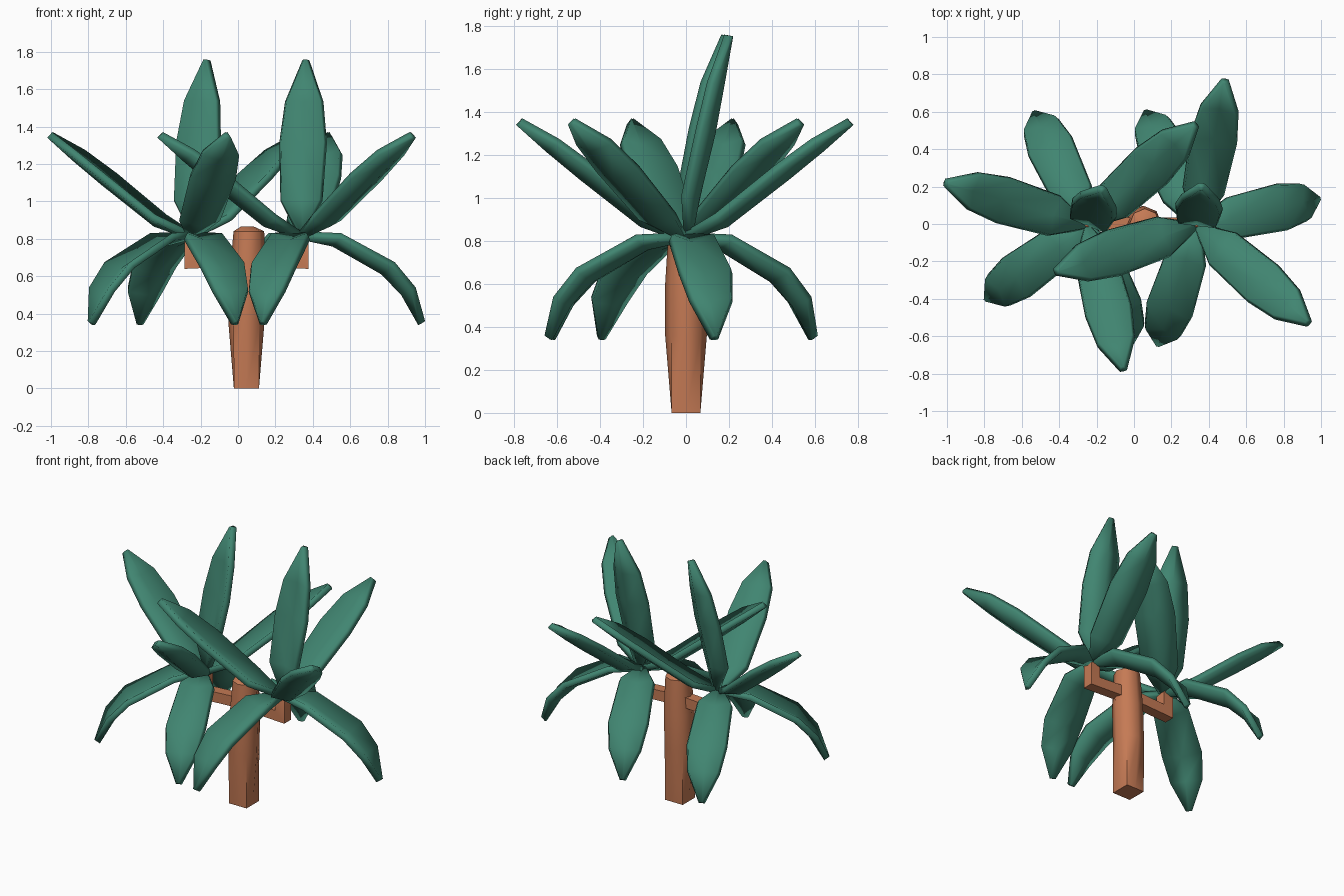
import bpy, bmesh, math
from mathutils import Vector

if "Cube" in bpy.data.objects:
    bpy.data.objects.remove(bpy.data.objects["Cube"])


def material(name, rgb):
    m = bpy.data.materials.new(name)
    m.diffuse_color = (*rgb, 1)
    m.use_nodes = True
    m.node_tree.nodes["Principled BSDF"].inputs["Base Color"].default_value = m.diffuse_color
    return m


GREEN = material("leaf green", (0.052, 0.235, 0.165))
BROWN = material("bark brown", (0.56, 0.195, 0.09))


def finish(name, bm, mat, angle):
    bmesh.ops.recalc_face_normals(bm, faces=bm.faces) if mat is BROWN else None
    me = bpy.data.meshes.new(name)
    bm.to_mesh(me)
    bm.free()
    me.materials.append(mat)
    ob = bpy.data.objects.new(name, me)
    bpy.context.collection.objects.link(ob)
    bpy.ops.object.select_all(action='DESELECT')
    ob.select_set(True)
    bpy.context.view_layer.objects.active = ob
    bpy.ops.object.shade_smooth_by_angle(angle=math.radians(angle))
    return ob


def loft(name, rings, angle):
    """Closed tube through rings of equal point count, capped at both ends."""
    bm = bmesh.new()
    vs = [[bm.verts.new(p) for p in r] for r in rings]
    n = len(vs[0])
    for a, b in zip(vs, vs[1:]):
        for i in range(n):
            j = (i + 1) % n
            bm.faces.new((a[i], a[j], b[j], b[i]))
    bm.faces.new(vs[0])
    bm.faces.new(vs[-1])
    return finish(name, bm, BROWN, angle)


# Trunk: square foot swelling into a rounded shaft
def trunk_ring(x, z, r, square):
    pts = []
    for i in range(8):
        a = math.radians(45 * i)
        k = r * (math.sqrt(2) if square and i % 2 else 1)
        pts.append((x + k * math.cos(a), k * math.sin(a), z))
    return pts


loft("trunk", [trunk_ring(0.045, 0, 0.067, True),
               trunk_ring(0.045, 0.36, 0.097, False),
               trunk_ring(0.052, 0.60, 0.097, False),
               trunk_ring(0.058, 0.84, 0.082, False),
               trunk_ring(0.05, 0.865, 0.035, False)], 50)


# Elbow branches carrying the two crowns
def branch(name, x_end):
    s = 1 if x_end > 0 else -1
    h = 0.036
    sect = [(-1, -1), (1, -1), (1, 1), (-1, 1)]
    start = [(0.045, u * h, 0.69 + v * h) for u, v in sect]
    elbow = [(x_end - s * v * h, u * h, 0.675 + v * h) for u, v in sect]
    end = [(x_end - s * v * h, u * h, 0.80) for u, v in sect]
    tip = [(x_end - s * v * h * 0.4, u * h * 0.4, 0.84) for u, v in sect]
    loft(name, [start, elbow, end, tip], 50)


branch("left_branch", -0.25)
branch("right_branch", 0.34)

# Leaf rim paths (outward, up) and half widths along the leaf
PATHS = {
    "tall": [(0, 0), (0.0, 0.17), (0.07, 0.48), (0.12, 0.70), (0.19, 0.92)],
    "raised": [(0, 0), (0.17, 0.09), (0.45, 0.31), (0.62, 0.435), (0.775, 0.53)],
    "drooping": [(0, 0), (0.20, -0.01), (0.49, -0.165), (0.61, -0.30), (0.68, -0.48)],
}
WIDTHS = [0.012, 0.10, 0.115, 0.09, 0.006]


def leaf(name, kind, center, azimuth):
    path = [Vector(p) for p in PATHS[kind]]
    a = math.radians(azimuth)
    out, side = Vector((math.cos(a), math.sin(a), 0)), Vector((-math.sin(a), math.cos(a), 0))
    bm = bmesh.new()
    rows = []
    for i, p in enumerate(path):
        t = (path[min(i + 1, 4)] - path[max(i - 1, 0)]).normalized()
        n = Vector((-t.y, t.x))
        w = WIDTHS[i]
        row = []
        for u in (-1, 0, 1):
            q = p - n * (0.36 * w if u == 0 else 0)
            row.append(bm.verts.new(center + out * q.x + Vector((0, 0, q.y)) + side * w * u))
        rows.append(row)
    for r, s in zip(rows, rows[1:]):
        for j in range(2):
            bm.faces.new((r[j], s[j], s[j + 1], r[j + 1]))
    ob = finish(name, bm, GREEN, 50)
    m = ob.modifiers.new("thickness", 'SOLIDIFY')
    m.thickness = 0.04
    m.offset = -1


# Two crowns: one tall, three raised and three drooping leaves each
CROWNS = {
    "left": (-0.25, {"tall": [68], "raised": [43, 163, 284], "drooping": [115, 216, 291]}),
    "right": (0.335, {"tall": [83], "raised": [79, 198, 319], "drooping": [12.5, 114, 252]}),
}
for side_name, (x, groups) in CROWNS.items():
    for kind, angles in groups.items():
        for k, az in enumerate(angles):
            leaf(f"{side_name}_{kind}_leaf_{k + 1}", kind, Vector((x, -0.01, 0.84)), az)
